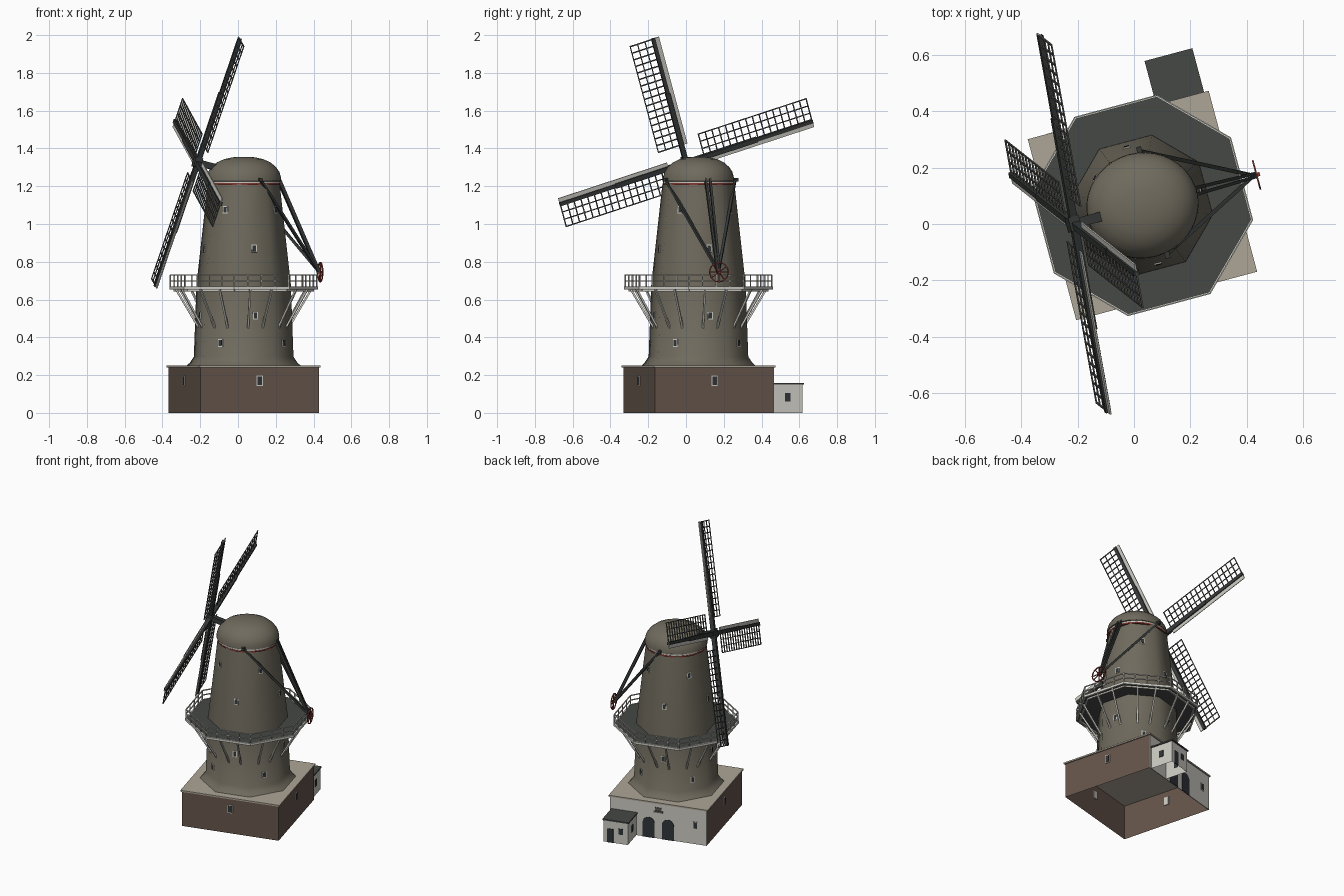
import bpy, bmesh
from math import sin, cos, pi, radians
from mathutils import Matrix, Vector as V

if "Cube" in bpy.data.objects:
    bpy.data.objects.remove(bpy.data.objects["Cube"])

# whole mill is turned 15 degrees about the tower axis
M = Matrix.Translation((0.03, 0.066, 0)) @ Matrix.Rotation(radians(15), 4, 'Z')


def mat(name, r, g, b):
    m = bpy.data.materials.new(name)
    m.diffuse_color = (r, g, b, 1)
    m.use_nodes = True
    m.node_tree.nodes["Principled BSDF"].inputs["Base Color"].default_value = m.diffuse_color
    return m


BROWN = mat("brown_brick", .13, .09, .07)
THATCH = mat("thatch", .16, .145, .11)
WHITE = mat("white", .6, .59, .54)
TAN = mat("tan_roof", .42, .38, .31)
DARK = mat("dark_wood", .035, .04, .037)
DECK = mat("dark_deck", .06, .065, .06)
GREY = mat("grey_lattice", .1, .1, .095)
RED = mat("red_paint", .22, .04, .03)
GLASS = mat("dark_glass", .03, .035, .04)


def finish(bm, name, m, smooth=None, frame=M, recalc=True):
    if recalc:
        bmesh.ops.recalc_face_normals(bm, faces=bm.faces)
    me = bpy.data.meshes.new(name)
    bm.to_mesh(me)
    bm.free()
    me.materials.append(m)
    ob = bpy.data.objects.new(name, me)
    bpy.context.collection.objects.link(ob)
    ob.matrix_world = frame
    if smooth:
        bpy.ops.object.select_all(action='DESELECT')
        bpy.context.view_layer.objects.active = ob
        ob.select_set(True)
        bpy.ops.object.shade_smooth_by_angle(angle=radians(smooth))
    return ob


def box(bm, lo, hi, open_bottom=False, frame=Matrix()):
    lo, hi = V(lo), V(hi)
    g = bmesh.ops.create_cube(bm, size=1, matrix=frame @ Matrix.Translation((lo + hi) / 2) @ Matrix.Diagonal((*(hi - lo), 1)))
    if open_bottom:
        faces = {f for v in g['verts'] for f in v.link_faces}
        low = min(faces, key=lambda f: f.calc_center_median().z)
        bmesh.ops.delete(bm, geom=[low], context='FACES_ONLY')


def beam(bm, a, b, w, h=None):
    # rectangular bar between two points
    a, b = V(a), V(b)
    q = (b - a).to_track_quat('X', 'Z').to_matrix().to_4x4()
    size = Matrix.Diagonal(((b - a).length, w, h or w, 1))
    bmesh.ops.create_cube(bm, size=1, matrix=Matrix.Translation((a + b) / 2) @ q @ size)


def loft(bm, prof, n, off=0, sy=1, cap=True):
    # stacked rings of (radius, z)
    rings = [[bm.verts.new((r * cos(off + 2 * pi * i / n), sy * r * sin(off + 2 * pi * i / n), z))
              for i in range(n)] for r, z in prof]
    for p, q in zip(rings, rings[1:]):
        for i in range(n):
            bm.faces.new((p[i], p[(i + 1) % n], q[(i + 1) % n], q[i]))
    if cap:
        bm.faces.new(rings[0][::-1])
        bm.faces.new(rings[-1])


def boxes(name, m, items, open_bottom=False):
    bm = bmesh.new()
    for lo, hi in items:
        box(bm, lo, hi, open_bottom)
    return finish(bm, name, m)


OCT = pi / 8
H = 0.325

# square base: brick shell open below, white entrance wall, flat roof
boxes("base_walls", BROWN, [((-H, -H, 0), (H, H, .245))], True)
boxes("entrance_wall", WHITE, [((-H, H - .002, 0), (H, H + .003, .24))])
boxes("base_roof", TAN, [((-.333, -.333, .241), (.333, .333, .251))])

# annex
boxes("annex_walls", WHITE, [((.148, H, 0), (.31, .487, .152))], True)
boxes("annex_roof", DECK, [((.14, H, .15), (.316, .494, .159))])
boxes("annex_door", GLASS, [((.245, .485, 0), (.285, .49, .095))])
boxes("annex_windows", GLASS, [((.18, .485, .065), (.21, .49, .105)), ((.308, .39, .06), (.313, .42, .105)),
                               ((.145, .39, .06), (.15, .42, .105))])

# arched doors, plaque and window on the entrance wall
bm = bmesh.new()
for cx in (-.065, .065):
    pts = [(cx - .04, 0), (cx + .04, 0)] + [(cx + .04 * cos(pi * i / 10), .1 + .04 * sin(pi * i / 10)) for i in range(11)]
    f = bm.faces.new([bm.verts.new((x, H + .002, z)) for x, z in pts])
    g = bmesh.ops.extrude_face_region(bm, geom=[f])
    bmesh.ops.translate(bm, vec=(0, .005, 0), verts=[v for v in g['geom'] if isinstance(v, bmesh.types.BMVert)])
finish(bm, "arched_doors", GLASS)
boxes("wall_plaque", GREY, [((-.03, H, .18), (.03, H + .008, .192)), ((-.022, H, .195), (.022, H + .008, .215))])

# tower: smooth-shaded octagon with a flared foot
TOWER = [(.305, .25), (.288, .265), (.266, .298), (.252, .68), (.192, 1.215)]
bm = bmesh.new()
loft(bm, TOWER, 8, OCT)
finish(bm, "tower", THATCH, 50)


def apothem(z):
    for (r0, z0), (r1, z1) in zip(TOWER, TOWER[1:]):
        if z0 <= z <= z1:
            return (r0 + (r1 - r0) * (z - z0) / (z1 - z0)) * cos(OCT)


# windows: white frame with a dark pane, on tower faces and base walls
frames, panes = bmesh.new(), bmesh.new()


def window(ang, d, z, w, h, lean=0, side=0):
    F = (Matrix.Rotation(radians(ang), 4, 'Z') @ Matrix.Translation((d, side, z))
         @ Matrix.Rotation(-lean, 4, 'Y'))
    box(frames, (-.006, -w / 2, -h / 2), (.004, w / 2, h / 2), frame=F)
    box(panes, (0, -w / 2 + .005, -h / 2 + .005), (.0055, w / 2 - .005, h / 2 - .005), frame=F)


for k in range(8):
    for z in ((.87, .515) if k % 2 == 0 else (1.075, .37)):
        window(45 * k, apothem(z), z, .028, .04, .1 if z > .68 else .03)
for a in (0, 180, 270):
    window(a, H, .17, .034, .056)
window(90, H + .003, .13, .034, .05, side=.25)
finish(frames, "window_frames", WHITE)
finish(panes, "window_panes", GLASS)

# gallery deck, edge band, braces and railing
bm = bmesh.new()
loft(bm, [(.39, .655), (.39, .666)], 8, OCT)
finish(bm, "gallery_deck", DECK)
bm = bmesh.new()
loft(bm, [(.389, .652), (.397, .652), (.397, .668), (.389, .668)], 8, OCT, cap=False)
finish(bm, "gallery_edge", WHITE)


def oct_pt(k, t, r, z):
    a, b = [V((r * cos(OCT + j * pi / 4), r * sin(OCT + j * pi / 4), z)) for j in (k, k + 1)]
    return a.lerp(b, t)


rail, brace = bmesh.new(), bmesh.new()
for k in range(8):
    for z in (.698, .73):
        beam(rail, oct_pt(k, 0, .391, z), oct_pt(k, 1, .391, z), .006)
    for i in range(4):
        beam(rail, oct_pt(k, i / 4, .391, .66), oct_pt(k, i / 4, .391, .73), .006)
    for t in (.3, .7):
        beam(brace, oct_pt(k, t, .255, .45), oct_pt(k, t, .385, .655), .01)
    beam(brace, oct_pt(k, 0, .37, .647), oct_pt(k, 1, .37, .647), .01)
finish(rail, "gallery_railing", WHITE)
finish(brace, "gallery_braces", WHITE)

# domed cap with painted rings
bm = bmesh.new()
loft(bm, [(.19, 1.225), (.2, 1.228), (.198, 1.25), (.19, 1.276), (.172, 1.302), (.143, 1.326),
          (.105, 1.343), (.06, 1.353), (.015, 1.356)], 40, 0, .94)
finish(bm, "cap", THATCH, 40)
for name, m, z0, z1, r in (("cap_red_ring", RED, 1.206, 1.216, .194), ("cap_white_ring", WHITE, 1.216, 1.226, .192)):
    bm = bmesh.new()
    loft(bm, [(r, z0), (r, z1)], 40, 0, .97)
    finish(bm, name, m, 40)

# tail pole, side braces and cross beam down to the winding wheel
bm = bmesh.new()
END = V((.41, 0, .75))
beam(bm, (.04, -.205, 1.235), (.04, .205, 1.235), .018)
for s in (-1, 1):
    beam(bm, (.04, s * .19, 1.235), END, .014)
    beam(bm, (.185, s * .012, 1.25), END + V((0, s * .006, 0)), .012, .018)
finish(bm, "tail_poles", DARK)

# winding wheel
bm = bmesh.new()
N, C = 20, V((.42, 0, .745))
rim = [C + V((0, .051 * cos(2 * pi * i / N), .051 * sin(2 * pi * i / N))) for i in range(N)]
for i in range(N):
    beam(bm, rim[i], rim[(i + 1) % N], .006)
for i in range(4):
    beam(bm, rim[i * 5 // 2], rim[i * 5 // 2 + 10], .005)
beam(bm, C - V((.02, 0, 0)), C + V((.012, 0, 0)), .014)
finish(bm, "winding_wheel", RED)

# sail frame: local x and y lie in the tilted sail plane
t = radians(14.5)
HUB = V((-.252, 0, 1.325))
S = Matrix(((0, sin(t), cos(t), HUB.x), (1, 0, 0, 0), (0, cos(t), -sin(t), HUB.z), (0, 0, 0, 1)))
bm = bmesh.new()
box(bm, (-.017, -.017, -.02), (.017, .017, .2))
box(bm, (-.026, -.026, -.022), (.026, .026, .018))
finish(bm, "windshaft", DARK, frame=M @ S)

R0, R1, W = .1, .715, .13
stock, lattice, board = bmesh.new(), bmesh.new(), bmesh.new()
for b0, x0, x1, w in ((stock, 0, .4, .026), (stock, .4, R1, .02)):
    beam(b0, (x0, 0, 0), (x1, 0, 0), w)
for f in (.36, .68, 1):
    beam(lattice, (R0, W * f, 0), (R1, W * f, 0), .005)
for i in range(17):
    x = R0 + .003 + (R1 - R0 - .006) * i / 16
    beam(lattice, (x, 0, 0), (x, W, 0), .006)
box(board, (R0, -.033, -.003), (R1, -.01, .003))
parts = (("sail_stock", stock, DARK), ("sail_lattice", lattice, GREY), ("sail_board", board, WHITE))
for name, b0, m in parts:
    first = finish(b0, name + "_1", m)
    for k in range(4):
        ob = first
        if k:
            ob = first.copy()
            ob.name = f"{name}_{k + 1}"
            bpy.context.collection.objects.link(ob)
        ob.matrix_world = M @ S @ Matrix.Rotation(radians(18.5 + 90 * k), 4, 'Z')
